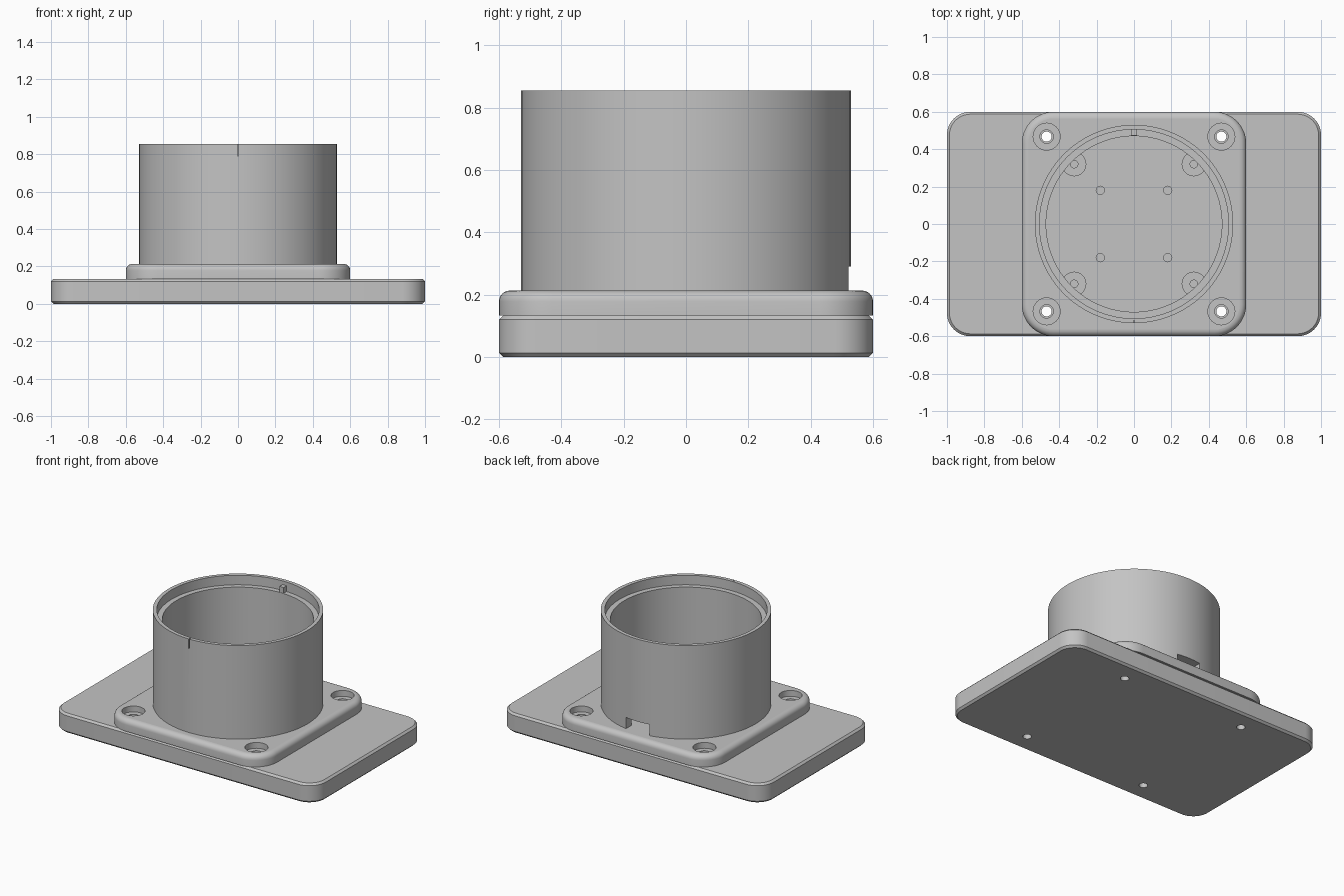
import bpy
import math
from mathutils import Vector

if "Cube" in bpy.data.objects:
    bpy.data.objects.remove(bpy.data.objects["Cube"], do_unlink=True)

grey = bpy.data.materials.new("plain grey")
grey.use_nodes = True
COLOUR = (0.55, 0.55, 0.55, 1)
grey.diffuse_color = COLOUR
grey.node_tree.nodes["Principled BSDF"].inputs["Base Color"].default_value = COLOUR

BASE_TOP, FLANGE_TOP, RIM = 0.133, 0.213, 0.855
LEDGE = 0.79
QUADRANTS = [(sx, sy) for sx in (-1, 1) for sy in (-1, 1)]


def make_object(name, verts, faces):
    mesh = bpy.data.meshes.new(name)
    mesh.from_pydata(verts, [], faces)
    mesh.materials.append(grey)
    obj = bpy.data.objects.new(name, mesh)
    bpy.context.collection.objects.link(obj)
    return obj


def loft(name, rings, closed=False):
    """Join equal rings of points; cap the ends, or close the loop."""
    n, m = len(rings[0]), len(rings)
    verts = [p for ring in rings for p in ring]
    faces = []
    for i in range(m if closed else m - 1):
        a, b = i * n, (i + 1) % m * n
        for j in range(n):
            k = (j + 1) % n
            faces.append((a + j, a + k, b + k, b + j))
    if not closed:
        faces.append(tuple(reversed(range(n))))
        faces.append(tuple(range((m - 1) * n, m * n)))
    return make_object(name, verts, faces)


def rounded_ring(half_x, half_y, radius, inset, z, steps=12):
    """Rounded rectangle outline, shrunk by the inset."""
    points = []
    for quarter, (sx, sy) in enumerate([(1, 1), (-1, 1), (-1, -1), (1, -1)]):
        for i in range(steps + 1):
            a = math.pi / 2 * (quarter + i / steps)
            r = radius - inset
            points.append((sx * (half_x - radius) + r * math.cos(a),
                           sy * (half_y - radius) + r * math.sin(a), z))
    return points


def circle(radius, z, count, x=0, y=0):
    turn = 2 * math.pi / count
    return [(x + radius * math.cos(i * turn), y + radius * math.sin(i * turn), z)
            for i in range(count)]


def cylinder(name, x, y, radius, low, high, count=32):
    return loft(name, [circle(radius, z, count, x, y) for z in (low, high)])


def box(name, low, high):
    (x0, y0, z0), (x1, y1, z1) = low, high
    return loft(name, [[(x0, y0, z), (x1, y0, z), (x1, y1, z), (x0, y1, z)]
                       for z in (z0, z1)])


def cut(target, cutter):
    cutter.hide_render = True
    mod = target.modifiers.new("cut", "BOOLEAN")
    mod.operation, mod.solver, mod.object = "DIFFERENCE", "EXACT", cutter
    bpy.context.view_layer.objects.active = target
    bpy.ops.object.modifier_apply(modifier=mod.name)
    bpy.data.objects.remove(cutter, do_unlink=True)


def finish(obj):
    """Smooth the curved walls, keep level faces flat."""
    bpy.ops.object.select_all(action="DESELECT")
    obj.select_set(True)
    bpy.context.view_layer.objects.active = obj
    bpy.ops.object.shade_smooth_by_angle(angle=math.radians(30))
    up = Vector((0, 0, 1))
    for poly in obj.data.polygons:
        if abs(poly.normal.dot(up)) > 0.999:
            poly.use_smooth = False


# Base plate with chamfered edges
CHAMFER = 0.013
base = loft("base_plate", [rounded_ring(1, 0.6, 0.125, inset, z) for inset, z in (
    (CHAMFER, 0), (0, CHAMFER), (0, BASE_TOP - CHAMFER), (CHAMFER, BASE_TOP))])

# Square flange with a rounded top edge
FILLET = 0.035
profile = [(0, BASE_TOP)]
for i in range(7):
    a = math.pi / 2 * i / 6
    profile.append((FILLET * (1 - math.cos(a)),
                    FLANGE_TOP - FILLET * (1 - math.sin(a))))
flange = loft("flange", [rounded_ring(0.6, 0.6, 0.17, inset, z)
                         for inset, z in profile])

# Screw holes, counterbores and inner mounting holes
for sx, sy in QUADRANTS:
    x, y = sx * 0.467, sy * 0.467
    cut(base, cylinder("cutter", x, y, 0.027, -0.1, 0.3))
    cut(flange, cylinder("cutter", x, y, 0.036, 0.05, 0.3))
    cut(flange, cylinder("cutter", x, y, 0.072, FLANGE_TOP - 0.04, 0.3, 40))
    cut(flange, cylinder("cutter", sx * 0.18, sy * 0.18, 0.022, 0.05, 0.3))

# Tube with a stepped rim
tube = loft("tube", [circle(r, z, 96) for r, z in (
    (0.53, 0.2), (0.53, RIM), (0.505, RIM), (0.505, LEDGE),
    (0.47, LEDGE), (0.47, 0.2))], closed=True)
# Cable opening at the back, index mark at the front
cut(tube, box("cutter", (-0.09, 0.4, 0.15), (0.09, 0.6, 0.29)))
cut(tube, box("cutter", (-0.004, -0.6, LEDGE), (0.004, -0.515, 0.9)))

# Locating key on the ledge
key = box("locating_key", (-0.015, 0.472, LEDGE - 0.005), (0.015, 0.51, LEDGE + 0.04))

# Screw bosses on the floor, merging into the tube wall
bosses = []
for sx, sy in QUADRANTS:
    x, y = sx * 0.32, sy * 0.32
    boss = cylinder("screw_boss", x, y, 0.065, 0.2, 0.29, 40)
    cut(boss, cylinder("cutter", x, y, 0.02, 0.22, 0.4, 24))
    bosses.append(boss)

for part in [base, flange, tube, key] + bosses:
    finish(part)
